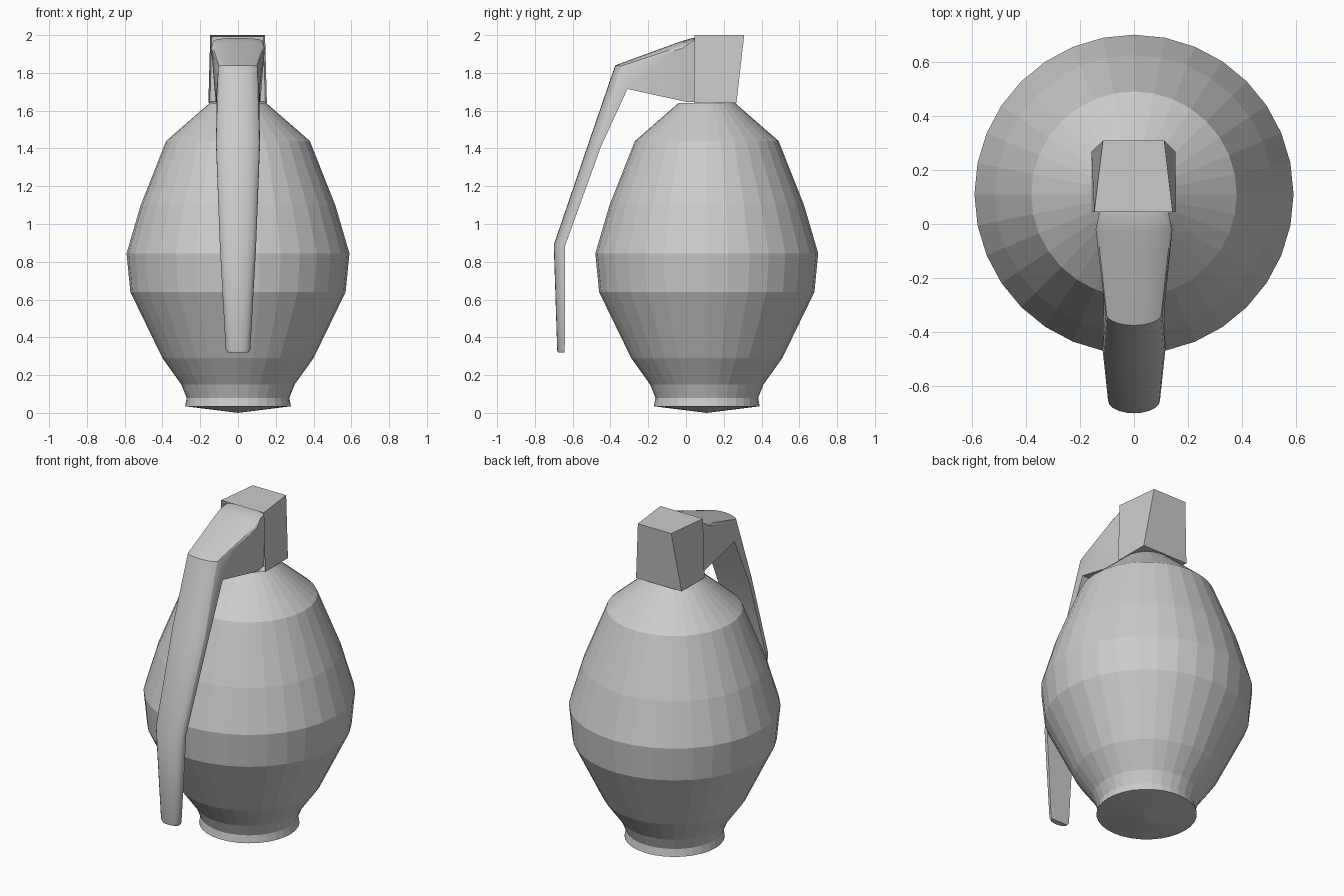
import bpy, bmesh
from math import sin, cos, pi

if "Cube" in bpy.data.objects:
    bpy.data.objects.remove(bpy.data.objects["Cube"])


def finish(name, bm, smooth=None):
    bmesh.ops.recalc_face_normals(bm, faces=bm.faces)
    me = bpy.data.meshes.new(name)
    bm.to_mesh(me)
    bm.free()
    ob = bpy.data.objects.new(name, me)
    bpy.context.collection.objects.link(ob)
    if smooth:
        bpy.ops.object.select_all(action='DESELECT')
        ob.select_set(True)
        bpy.context.view_layer.objects.active = ob
        bpy.ops.object.shade_smooth_by_angle(angle=smooth)
    return ob


def bridge(bm, rings):
    for a, b in zip(rings, rings[1:]):
        n = len(a)
        for i in range(n):
            j = (i + 1) % n
            bm.faces.new((a[i], a[j], b[j], b[i]))


# body: faceted lathe with 32 sides
SIDES, CY = 32, 0.11
profile = [(0.28, 0.035), (0.272, 0.08), (0.30, 0.15), (0.40, 0.29),
           (0.57, 0.64), (0.59, 0.845), (0.515, 1.10), (0.38, 1.44), (0.15, 1.64)]
bm = bmesh.new()
rings = [[bm.verts.new((r * cos(2 * pi * i / SIDES), CY + r * sin(2 * pi * i / SIDES), z))
          for i in range(SIDES)] for r, z in profile]
bridge(bm, rings)
bm.faces.new(rings[-1])
tip = bm.verts.new((0, CY, 0.005))
tip.co.z = 0
for i in range(SIDES):
    bm.faces.new((rings[0][i], rings[0][(i + 1) % SIDES], tip))
finish("body", bm)

# fuse head: tapered block with a recessed front
bm = bmesh.new()
rings = [[bm.verts.new((x, y, z)) for x, y in pts] for z, pts in (
    (1.64, ((-.157, .045), (.153, .045), (.153, .267), (-.157, .267))),
    (2.0, ((-.147, .045), (.143, .045), (.112, .308), (-.115, .308))))]
bridge(bm, rings)
bm.faces.new(rings[0])
bm.faces.new(rings[1])
bm.normal_update()
bmesh.ops.recalc_face_normals(bm, faces=bm.faces)
front = min(bm.faces, key=lambda f: f.calc_center_median().y)
bmesh.ops.inset_region(bm, faces=[front], thickness=0.012)
for v in front.verts:
    v.co.y += 0.04
finish("fuse_head", bm)

# safety lever: rounded-front sections lofted along its bend
# (edge half-width, back half-width, ridge yz, edge yz, back yz)
sections = [
    (.130, .118, (.080, 1.983), (.080, 1.970), (.080, 1.655)),
    (.130, .118, (.035, 1.985), (.035, 1.970), (.035, 1.645)),
    (.142, .118, (-.03, 1.966), (-.02, 1.930), (.00, 1.647)),
    (.105, .113, (-.375, 1.84), (-.33, 1.835), (-.31, 1.715)),
    (.116, .116, (-.512, 1.44), (-.465, 1.425), (-.45, 1.41)),
    (.096, .096, (-.70, .89), (-.653, .89), (-.64, .885)),
    (.065, .065, (-.682, .335), (-.65, .335), (-.642, .335)),
    (.055, .055, (-.678, .32), (-.652, .32), (-.644, .32))]
ARC = 10
bm = bmesh.new()
rings = []
for we, wb, ridge, edge, back in sections:
    ring = [bm.verts.new((-wb, *back))]
    for i in range(ARC + 1):
        a = pi * i / ARC
        s = sin(a)
        ring.append(bm.verts.new((-we * cos(a), edge[0] + (ridge[0] - edge[0]) * s,
                                  edge[1] + (ridge[1] - edge[1]) * s)))
    ring.append(bm.verts.new((wb, *back)))
    rings.append(ring)
bridge(bm, rings)
bm.faces.new(rings[0])
bm.faces.new(rings[-1])
finish("safety_lever", bm, smooth=0.5)
